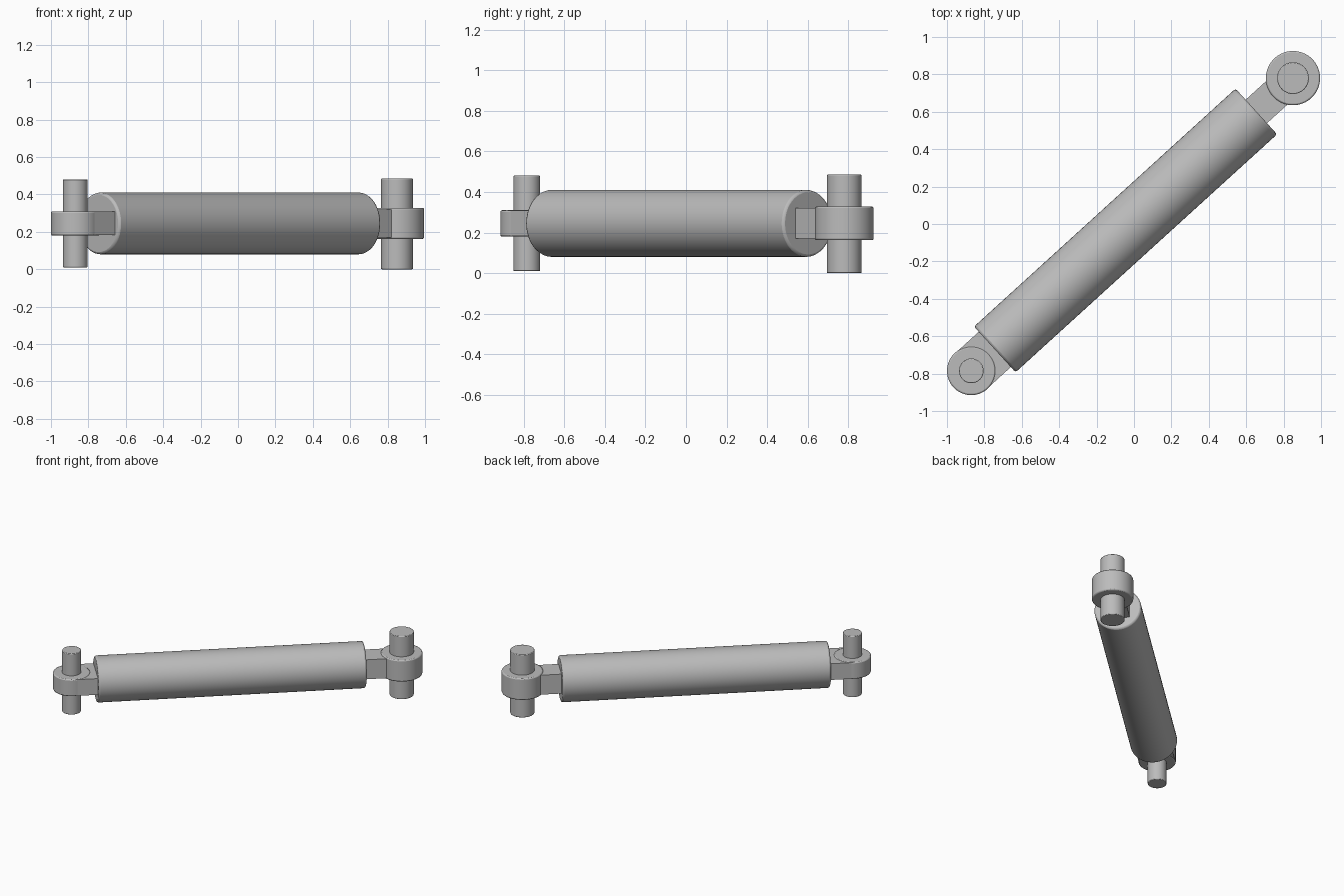
import bpy, bmesh
from math import atan2, cos, sin, hypot, radians
from mathutils import Matrix, Vector

if "Cube" in bpy.data.objects:
    bpy.data.objects.remove(bpy.data.objects["Cube"])

steel = bpy.data.materials.new("steel grey")
steel.use_nodes = True
steel.diffuse_color = (0.5, 0.5, 0.5, 1)
steel.node_tree.nodes["Principled BSDF"].inputs["Base Color"].default_value = (0.5, 0.5, 0.5, 1)

REAR = Vector((-0.87, -0.785, 0))
FRONT = Vector((0.85, 0.78, 0))
MID = 0.245
span = FRONT - REAR
length = hypot(span.x, span.y)
# Parts are laid out along local x from the rear pin, then turned into place
PLACE = Matrix.Translation(REAR) @ Matrix.Rotation(atan2(span.y, span.x), 4, "Z")


def finish(bm, name, bevel=0.0):
    bmesh.ops.recalc_face_normals(bm, faces=bm.faces)
    mesh = bpy.data.meshes.new(name)
    bm.to_mesh(mesh)
    bm.free()
    obj = bpy.data.objects.new(name, mesh)
    bpy.context.collection.objects.link(obj)
    obj.matrix_world = PLACE
    mesh.materials.append(steel)
    if bevel:
        mod = obj.modifiers.new("edge bevel", "BEVEL")
        mod.width = bevel
        mod.segments = 2
        mod.limit_method = "ANGLE"
        mod.angle_limit = radians(40)
    bpy.ops.object.select_all(action="DESELECT")
    obj.select_set(True)
    bpy.context.view_layer.objects.active = obj
    bpy.ops.object.shade_smooth_by_angle(angle=radians(35))
    return obj


def cylinder(name, matrix, radius, depth, bevel):
    bm = bmesh.new()
    bmesh.ops.create_cone(bm, cap_ends=True, segments=48, radius1=radius,
                          radius2=radius, depth=depth, matrix=matrix)
    return finish(bm, name, bevel)


def pin(name, x, radius, bottom, top):
    place = Matrix.Translation((x, 0, (bottom + top) / 2))
    return cylinder(name, place, radius, top - bottom, 0.004)


def eye(name, x, radius, bottom, top):
    place = Matrix.Translation((x, 0, (bottom + top) / 2))
    return cylinder(name, place, radius, top - bottom, 0.008)


def neck(name, x0, x1, width, height):
    bm = bmesh.new()
    place = Matrix.Translation(((x0 + x1) / 2, 0, MID)) @ Matrix.Diagonal((x1 - x0, width, height, 1))
    bmesh.ops.create_cube(bm, size=1, matrix=place)
    return finish(bm, name)


# Main barrel
start, end = 0.17, length - 0.265
barrel = Matrix.Translation(((start + end) / 2, 0, MID)) @ Matrix.Rotation(radians(90), 4, "Y")
cylinder("barrel", barrel, 0.165, end - start, 0.012)

# Rear mount, as wide as its eye
eye("rear_eye", 0, 0.13, 0.18, 0.31)
neck("rear_neck", 0, start + 0.02, 0.255, 0.125)
pin("rear_pin", 0, 0.066, 0.01, 0.48)

# Front mount, with a narrower neck
eye("front_eye", length, 0.145, 0.162, 0.328)
neck("front_neck", end - 0.02, length, 0.17, 0.15)
pin("front_pin", length, 0.085, 0.0, 0.485)
